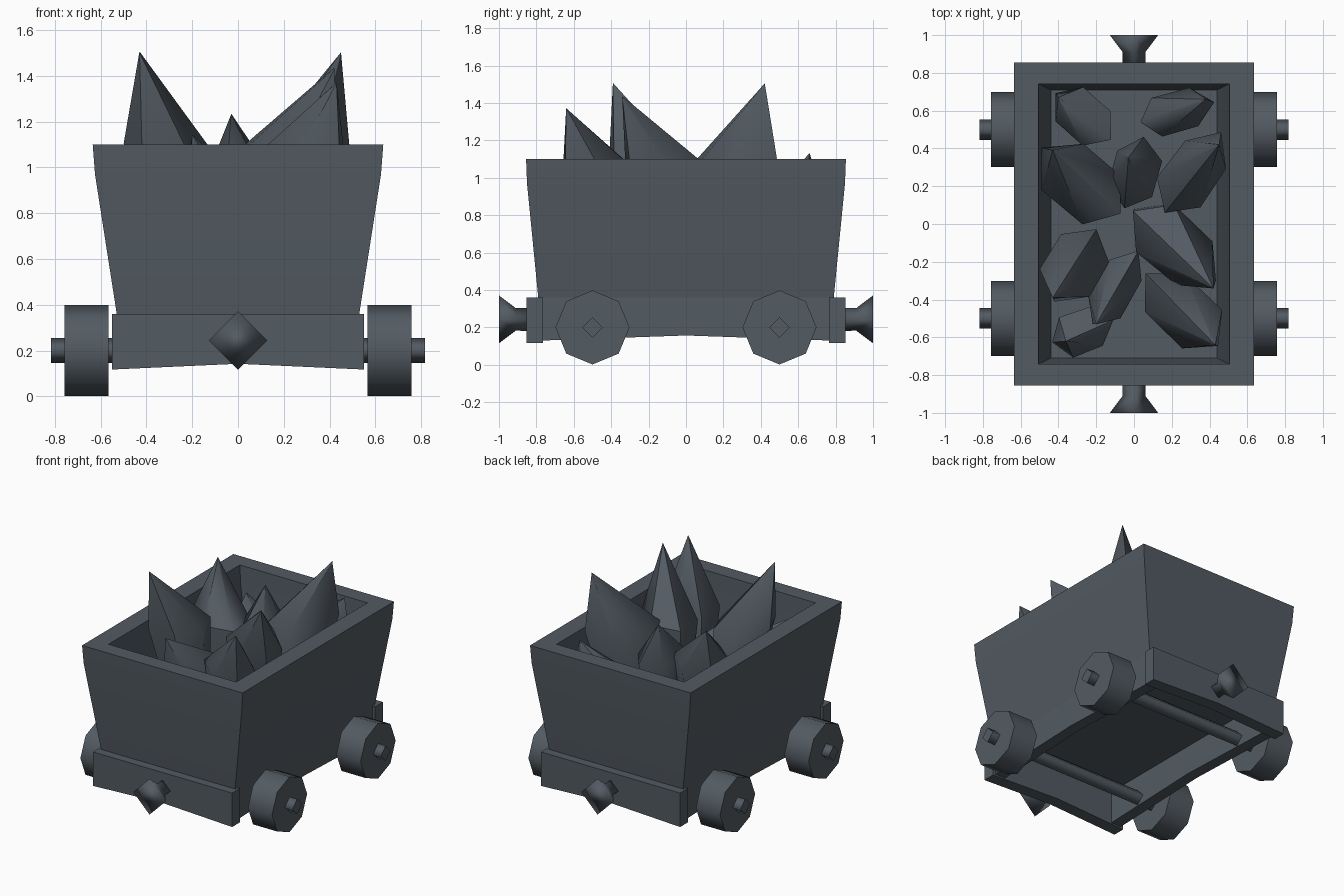
import bpy, bmesh, math, random
from mathutils import Vector

random.seed(4)
cube = bpy.data.objects.get("Cube")
if cube:
    bpy.data.objects.remove(cube, do_unlink=True)

# Single slate colour
SLATE = (0.085, 0.103, 0.122, 1)
slate = bpy.data.materials.new("dark_slate")
slate.use_nodes = True
slate.diffuse_color = SLATE
slate.node_tree.nodes["Principled BSDF"].inputs["Base Color"].default_value = SLATE
slate.node_tree.nodes["Principled BSDF"].inputs["Roughness"].default_value = 0.8


def loft(name, rings, smooth_angle=30, smooth_sides=False, sharp_caps=True):
    """Skin a stack of equal-length rings and close both ends."""
    bm = bmesh.new()
    loops = [[bm.verts.new(p) for p in ring] for ring in rings]
    n = len(loops[0])
    for a, b in zip(loops, loops[1:]):
        for i in range(n):
            j = (i + 1) % n
            bm.faces.new((a[i], a[j], b[j], b[i]))
    caps = [bm.faces.new(loops[0][::-1]), bm.faces.new(loops[-1])]
    bmesh.ops.recalc_face_normals(bm, faces=bm.faces)
    for f in bm.faces:
        f.smooth = True
    if smooth_sides and sharp_caps:
        for cap in caps:
            for e in cap.edges:
                e.smooth = False
    mesh = bpy.data.meshes.new(name)
    bm.to_mesh(mesh)
    bm.free()
    if not smooth_sides:
        mesh.set_sharp_from_angle(angle=math.radians(smooth_angle))
    mesh.materials.append(slate)
    obj = bpy.data.objects.new(name, mesh)
    bpy.context.collection.objects.link(obj)
    return obj


def rect(x, y, z):
    return [(-x, -y, z), (x, -y, z), (x, y, z), (-x, y, z)]


def wheel_ring(x, y, z, r, sides):
    return [(x, y + r * math.cos(t), z + r * math.sin(t))
            for t in (math.tau * i / sides for i in range(sides))]


# Tub: outer wall up, over the rim and down to the inner floor
FLOOR = 0.66
loft("tub", [rect(0.53, 0.79, 0.36), rect(0.625, 0.85, 0.97), rect(0.635, 0.855, 1.1),
             rect(0.505, 0.742, 1.1), rect(0.495, 0.737, 0.97), rect(0.44, 0.71, FLOOR)])

# Arched undercarriage boards
TOP = 0.36


def arch(half, end_z, mid_z):
    return [(-half, TOP), (-half, end_z), (0, mid_z), (half, end_z), (half, TOP)]


for side, end in ((-1, "front"), (1, "back")):
    loft(end + "_beam", [[(u, side * y, z) for u, z in arch(0.55, 0.117, 0.142)]
                         for y in (0.765, 0.852)])
    # Flared diamond buffer on each beam
    profile = ((0.84, 0.062), (0.91, 0.06), (1.0, 0.128))
    loft(end + "_buffer", [[(r * math.cos(t), side * y, 0.243 + r * math.sin(t))
                            for t in (math.tau * i / 4 for i in range(4))]
                           for y, r in profile], smooth_sides=True, sharp_caps=False)
    # Axle with diamond section
    loft(end + "_axle", [wheel_ring(x, side * 0.5, 0.2, 0.054, 4) for x in (-0.818, 0.818)],
         smooth_sides=True)

for side, hand in ((-1, "right"), (1, "left")):
    loft(hand + "_rail", [[(side * x, u, z) for u, z in arch(0.77, 0.13, 0.157)]
                          for x in (0.45, 0.53)])
    for y, end in ((-0.5, "front"), (0.5, "back")):
        loft(f"{end}_{hand}_wheel", [wheel_ring(side * x, y, 0.2, 0.198, 8)
                                     for x in (0.567, 0.758)], smooth_sides=True)

# Ore crystals: centre, half length, half width, turn, then tip position
CRYSTALS = [
    (-.27, .57, .20, .14, -40, (-.40, .67, .96)),
    (.22, .59, .20, .12, 15, (.38, .66, 1.13)),
    (-.27, .22, .27, .19, -40, (-.43, .39, 1.31)),
    (0, .27, .19, .14, 75, (-.03, .35, 1.23)),
    (.31, .27, .25, .16, 55, (.45, .42, 1.5)),
    (.22, -.12, .28, .18, -40, (.42, -.34, 1.43)),
    (-.31, -.22, .21, .17, 60, (-.43, -.39, 1.5)),
    (-.1, -.34, .23, .12, 58, (-.20, -.53, 1.14)),
    (.26, -.46, .28, .17, -45, (.43, -.64, 1.37)),
    (-.28, -.57, .17, .13, 20, (-.36, -.62, .98)),
]


def crystal_ring(centre, length, width, turn, scale, z, wobble):
    ring = []
    for i, w in enumerate(wobble):
        t = math.tau * i / len(wobble)
        p = Vector((length * math.cos(t), width * math.sin(t))) * scale * w
        c, s = math.cos(turn), math.sin(turn)
        ring.append((centre.x + c * p.x - s * p.y, centre.y + s * p.x + c * p.y, z + w * 0.1))
    return ring


for number, (x, y, length, width, turn, tip) in enumerate(CRYSTALS, 1):
    wobble = [random.uniform(0.93, 1.07) for _ in range(6)]
    centre, point = Vector((x, y)), Vector(tip[:2])
    root = centre - (point - centre) * 0.3
    height = tip[2] - FLOOR
    rings = [(root, 0.7, FLOOR - 0.12), (centre, 1.0, FLOOR + height * 0.5 - 0.08),
             (point, 0.005, tip[2] - 0.1)]
    loft(f"crystal_{number}",
         [crystal_ring(c, length, width, math.radians(turn), s, z, wobble) for c, s, z in rings],
         smooth_angle=50)
